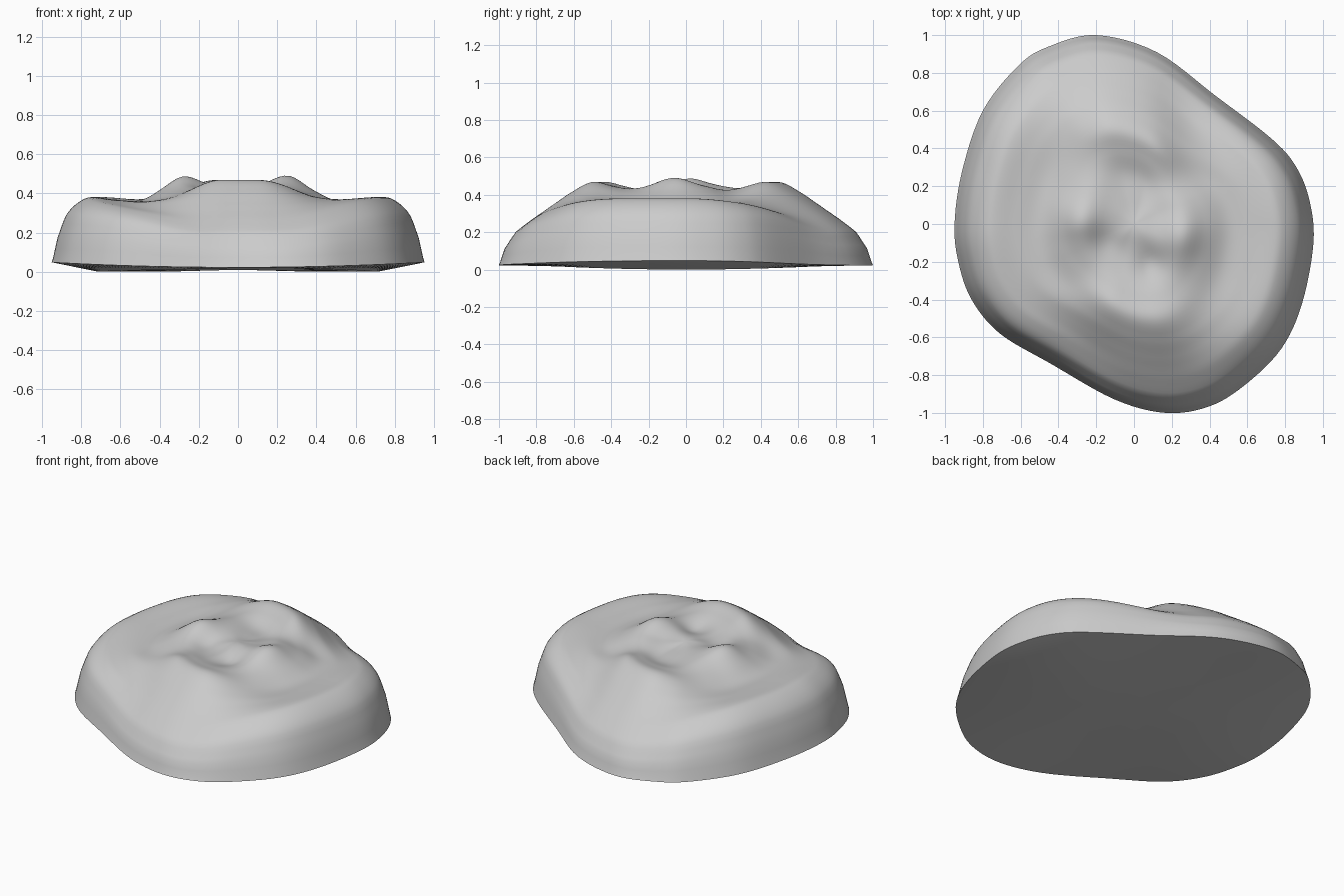
import bpy, bmesh, math

if "Cube" in bpy.data.objects:
    bpy.data.objects.remove(bpy.data.objects["Cube"])

# Footprint seen from above, anticlockwise
OUTLINE = [(.95, -.1), (.93, .12), (.86, .3), (.73, .45), (.43, .68), (.12, .91),
           (-.2, 1.0), (-.45, .94), (-.61, .84), (-.8, .6), (-.91, .28), (-.95, 0),
           (-.93, -.2), (-.86, -.4), (-.71, -.58), (-.44, -.74), (-.1, -.93),
           (.17, -1.0), (.4, -.965), (.59, -.85), (.78, -.66), (.89, -.42)]
# Radial profiles (fraction of radius, height): steep sides and sloping ends
SIDE = [(0, .43), (.14, .44), (.28, .45), (.4, .41), (.53, .363), (.66, .368),
        (.8, .38), (.87, .345), (.925, .285), (.97, .17), (1, .05)]
END = [(0, .43), (.13, .425), (.27, .42), (.4, .45), (.5, .468), (.6, .42),
       (.72, .34), (.82, .27), (.91, .2), (.97, .11), (1, .025)]
# Small central knobs and hollows: x, y, height, width
BUMPS = [(-.29, .02, .04, .11), (.25, -.06, .04, .11),
         (-.15, -.12, -.035, .1), (.13, .13, -.015, .12), (.1, -.2, -.025, .08),
         (.02, -.04, .015, .08), (0, .24, -.01, .1)]


def catmull(a, b, c, d, t):
    return .5 * (2*b + (c-a)*t + (2*a-5*b+4*c-d)*t*t + (3*b-a-3*c+d)*t**3)


def footprint(u):
    n = len(OUTLINE)
    i, t = int(u * n), u * n - int(u * n)
    p = [OUTLINE[(i + k) % n] for k in (-1, 0, 1, 2)]
    return [catmull(*(q[k] for q in p), t) for k in (0, 1)]


def profile(pts, s):
    for i in range(len(pts) - 1):
        if s <= pts[i + 1][0]:
            t = (s - pts[i][0]) / (pts[i + 1][0] - pts[i][0])
            q = [pts[min(abs(j), len(pts) - 1)][1] for j in (i - 1, i, i + 1, i + 2)]
            return catmull(*q, t)
    return pts[-1][1]


def end_weight(x, y):
    c = abs(x) / math.hypot(x, y)
    t = min(max((c - .2) / .72, 0), 1)
    return 1 - t * t * (3 - 2 * t)


def height(x, y, s, w):
    z = profile(SIDE, s) * (1 - w) + profile(END, s) * w
    # the two flattened corners droop before the wall drops
    corner = max(0, 2 * x * y / (x * x + y * y + 1e-6)) ** 2
    z -= .045 * corner * math.exp(-((s - .78) / .13) ** 2)
    return z + sum(h * math.exp(-((x-bx)**2 + (y-by)**2) / (r*r)) for bx, by, h, r in BUMPS)


N, RINGS = 132, 48
bm = bmesh.new()
rim = [footprint(i / N) for i in range(N)]


def ring(s, top):
    out = []
    for x, y in rim:
        z = height(x * s, y * s, s, end_weight(x, y)) if top else .02 * y * y
        if s == 1:
            z = .022 + .026 * (x / .95) ** 2
        out.append(bm.verts.new((x * s, y * s, z)))
    return out


# Upper surface rings, finer towards the rim, then the shallow underside
rings = [ring(1 - (1 - i / RINGS) ** 1.25, True) for i in range(1, RINGS + 1)]
rings += [ring(.75, False), ring(.4, False)]
top = bm.verts.new((0, 0, height(0, 0, 0, .5)))
base = bm.verts.new((0, 0, .01))
for i in range(N):
    j = (i + 1) % N
    bm.faces.new((top, rings[0][i], rings[0][j]))
    bm.faces.new((base, rings[-1][j], rings[-1][i]))
    for a, b in zip(rings, rings[1:]):
        bm.faces.new((a[i], b[i], b[j], a[j]))

mesh = bpy.data.meshes.new("boulder")
bm.to_mesh(mesh)
bm.free()
rock = bpy.data.objects.new("boulder", mesh)
bpy.context.collection.objects.link(rock)
bpy.context.view_layer.objects.active = rock
rock.select_set(True)
bpy.ops.object.shade_smooth_by_angle(angle=math.radians(50))
